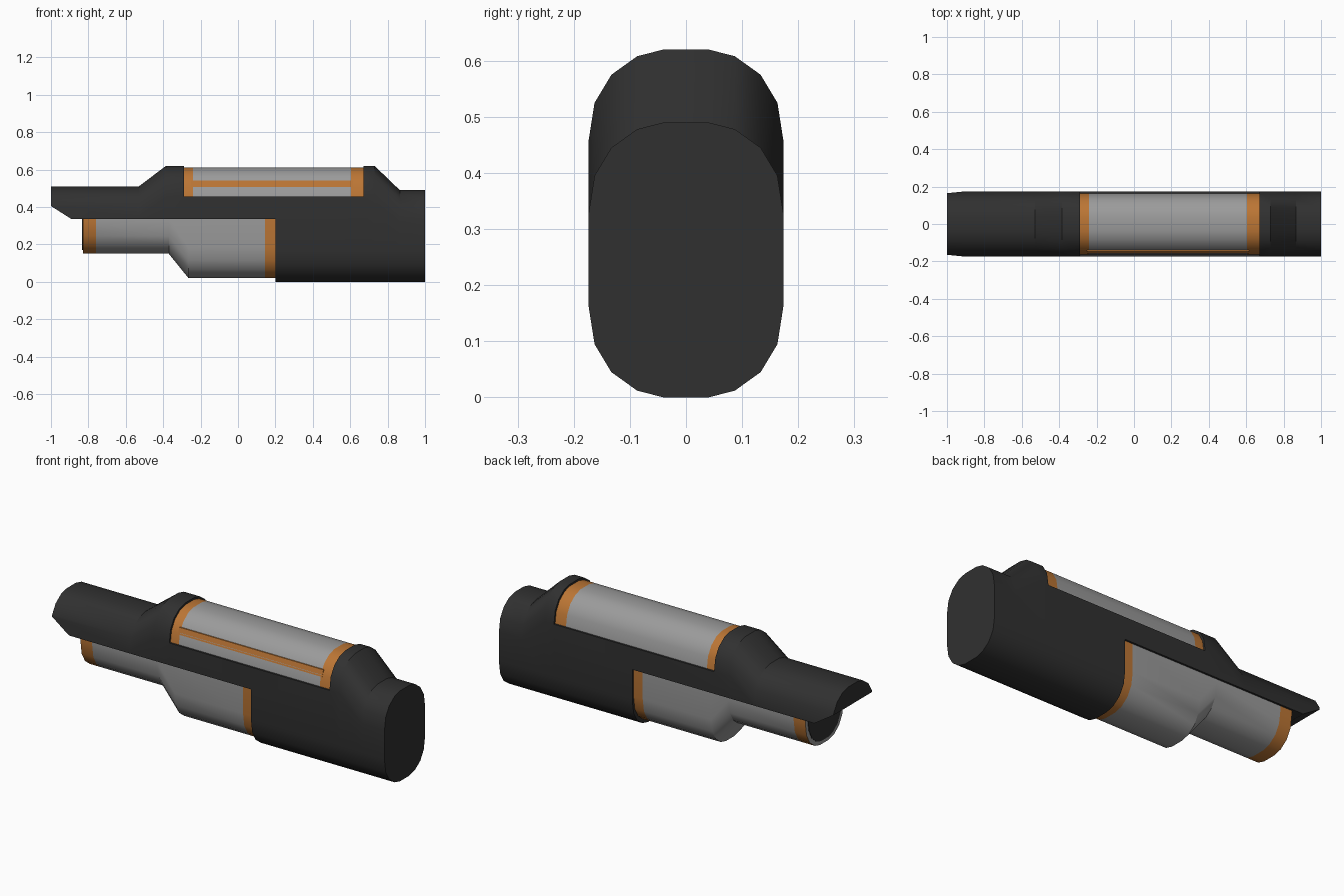
import bpy, bmesh
from mathutils import Vector

if "Cube" in bpy.data.objects:
    bpy.data.objects.remove(bpy.data.objects["Cube"])


def make_mat(name, rgb):
    m = bpy.data.materials.new(name)
    m.diffuse_color = (*rgb, 1)
    m.use_nodes = True
    m.node_tree.nodes["Principled BSDF"].inputs["Base Color"].default_value = m.diffuse_color
    return m


DARK = make_mat("dark_shell", (0.03, 0.03, 0.03))
ORANGE = make_mat("orange_trim", (0.5, 0.18, 0.035))
GREY = make_mat("grey_panel", (0.33, 0.33, 0.33))

# Half of the rounded end: (half width, distance from the apex)
ARC = [(0.174, 0.165), (0.163, 0.095), (0.133, 0.045), (0.087, 0.012), (0.04, 0.0)]


def section(top, bottom, cap=9, floor=-9, s=1.0):
    """Closed capsule outline, optionally cut flat at cap (above) or floor (below)."""
    up = [(y * s, min(top - h, cap)) for y, h in ARC]
    low = [(y * s, max(bottom + h, floor)) for y, h in ARC]
    right = low[::-1] + up
    return right + [(-y, z) for y, z in right[::-1]]


def loft(name, stations, mats, span_mats=None, cut=None):
    """Skin a row of (x, outline) stations; span_mats colours each span."""
    bm = bmesh.new()
    rings = [[bm.verts.new((x, y, z)) for y, z in pts] for x, pts in stations]
    n = len(rings[0])
    for k, (a, b) in enumerate(zip(rings, rings[1:])):
        for i in range(n):
            j = (i + 1) % n
            f = bm.faces.new((a[i], a[j], b[j], b[i]))
            f.material_index = span_mats[k] if span_mats else 0
    bm.faces.new(rings[0][::-1])
    bm.faces.new(rings[-1])
    bmesh.ops.remove_doubles(bm, verts=bm.verts, dist=0.0005)
    bmesh.ops.dissolve_degenerate(bm, edges=bm.edges, dist=0.0005)
    if cut:
        r = bmesh.ops.bisect_plane(bm, geom=bm.verts[:] + bm.edges[:] + bm.faces[:],
                                   plane_co=cut[0], plane_no=cut[1], clear_outer=True)
        edges = [e for e in r["geom_cut"] if isinstance(e, bmesh.types.BMEdge)]
        bmesh.ops.holes_fill(bm, edges=edges, sides=0)
    bmesh.ops.recalc_face_normals(bm, faces=bm.faces)
    me = bpy.data.meshes.new(name)
    bm.to_mesh(me)
    bm.free()
    for m in mats:
        me.materials.append(m)
    ob = bpy.data.objects.new(name, me)
    bpy.context.collection.objects.link(ob)
    bpy.ops.object.select_all(action='DESELECT')
    ob.select_set(True)
    bpy.context.view_layer.objects.active = ob
    bpy.ops.object.shade_smooth_by_angle(angle=0.52)
    return ob


# Main shell: nose, two raised collars, recessed window ledge, deep rear
FL, LEDGE = 0.335, 0.455
loft("main_shell", [
    (-1.0, section(0.51, 0, floor=FL)),
    (-0.53, section(0.51, 0, floor=FL)),
    (-0.385, section(0.62, 0, floor=FL)),
    (-0.29, section(0.62, 0, floor=FL)),
    (-0.29, section(0.62, 0, cap=LEDGE, floor=FL)),
    (0.2, section(0.62, 0, cap=LEDGE, floor=FL)),
    (0.2, section(0.62, 0, cap=LEDGE)),
    (0.67, section(0.62, 0, cap=LEDGE)),
    (0.67, section(0.62, 0)),
    (0.73, section(0.62, 0)),
    (0.865, section(0.49, 0)),
    (1.0, section(0.49, 0)),
], [DARK], cut=(Vector((-1, 0, 0.405)), Vector((-0.07, 0, -0.11))))

# Rounded upper panel with an orange band at each end
win = section(0.61, 0, floor=0.45, s=0.95)
loft("upper_panel", [(x, win) for x in (-0.295, -0.24, 0.605, 0.675)],
     [GREY, ORANGE], [1, 0, 1])

# Orange stripe along the front of the upper panel
stripe = [(-0.1575, 0.506), (-0.1465, 0.541), (-0.138, 0.541), (-0.15, 0.506)]
loft("panel_stripe", [(-0.25, stripe), (0.615, stripe)], [ORANGE])

# Lower barrel, stepping down to a deeper rear part, banded at both ends
thin = section(0.62, 0.15, cap=0.34, s=0.94)
deep = section(0.62, 0.02, cap=0.34, s=0.94)
loft("lower_barrel", [(-0.83, thin), (-0.76, thin), (-0.37, thin), (-0.265, deep),
                      (0.145, deep), (0.205, deep)],
     [GREY, ORANGE], [1, 0, 0, 0, 1])

# Dark plug in the open end of the barrel
plug = section(0.62, 0.17, cap=0.336, s=0.83)
loft("barrel_plug", [(-0.833, plug), (-0.8, plug)], [DARK])
